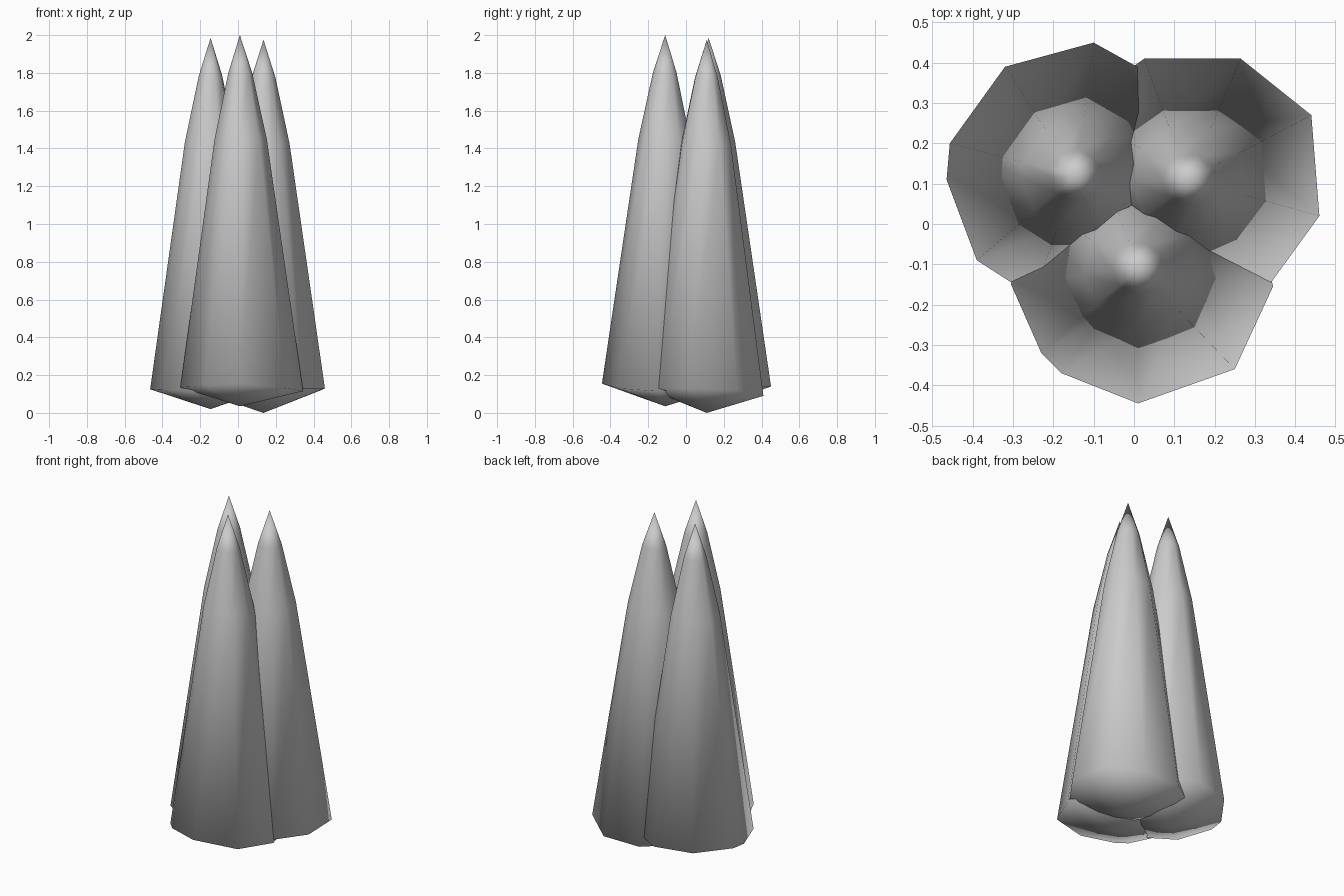
import bpy, bmesh
from mathutils import Vector

if "Cube" in bpy.data.objects:
    bpy.data.objects.remove(bpy.data.objects["Cube"])


def spire(name, axis, bottom, top, rim):
    """Tapered spike: bottom point, irregular rim, two narrowing rings, tip."""
    bm = bmesh.new()
    ax = Vector(axis)
    rings = [[bm.verts.new(p) for p in rim]]
    for height, scale in ((1.44, 0.425), (1.79, 0.195)):
        ring = []
        for x, y, z in rim:
            p = ax + (Vector((x, y)) - ax) * scale
            ring.append(bm.verts.new((p.x, p.y, height + top - 1.99)))
        rings.append(ring)
    low = bm.verts.new((*axis, bottom))
    tip = bm.verts.new((*axis, top))
    n = len(rim)
    for i in range(n):
        j = (i + 1) % n
        bm.faces.new((low, rings[0][j], rings[0][i]))
        for a, b in zip(rings, rings[1:]):
            bm.faces.new((a[i], a[j], b[j], b[i]))
        bm.faces.new((rings[-1][i], rings[-1][j], tip))
    bmesh.ops.recalc_face_normals(bm, faces=bm.faces)
    for f in bm.faces:
        f.smooth = True
    mesh = bpy.data.meshes.new(name)
    bm.to_mesh(mesh)
    bm.free()
    obj = bpy.data.objects.new(name, mesh)
    bpy.context.collection.objects.link(obj)
    return obj


# Back left spike
spire("left_spire", (-0.145, 0.12), 0.02, 1.985, [
    (-0.10, 0.45, 0.14), (-0.32, 0.39, 0.135), (-0.457, 0.20, 0.13),
    (-0.465, 0.11, 0.125), (-0.39, -0.09, 0.12), (-0.25, -0.18, 0.12),
    (-0.03, -0.18, 0.12), (0.13, -0.04, 0.125), (0.17, 0.18, 0.13),
    (0.08, 0.35, 0.14)])

# Front spike
spire("front_spire", (0.01, -0.11), 0.035, 2.0, [
    (0.345, -0.155, 0.115), (0.29, 0.07, 0.125), (0.12, 0.20, 0.13),
    (-0.10, 0.20, 0.13), (-0.27, 0.06, 0.135), (-0.305, -0.15, 0.135),
    (-0.23, -0.32, 0.14), (-0.18, -0.37, 0.145), (0.01, -0.445, 0.155),
    (0.25, -0.36, 0.13)])

# Back right spike
spire("right_spire", (0.135, 0.11), 0.0, 1.975, [
    (0.46, 0.02, 0.13), (0.44, 0.27, 0.12), (0.265, 0.41, 0.09),
    (0.025, 0.41, 0.09), (-0.14, 0.29, 0.10), (-0.19, 0.09, 0.11),
    (-0.12, -0.10, 0.12), (0.06, -0.21, 0.13), (0.22, -0.20, 0.13),
    (0.34, -0.145, 0.13)])
